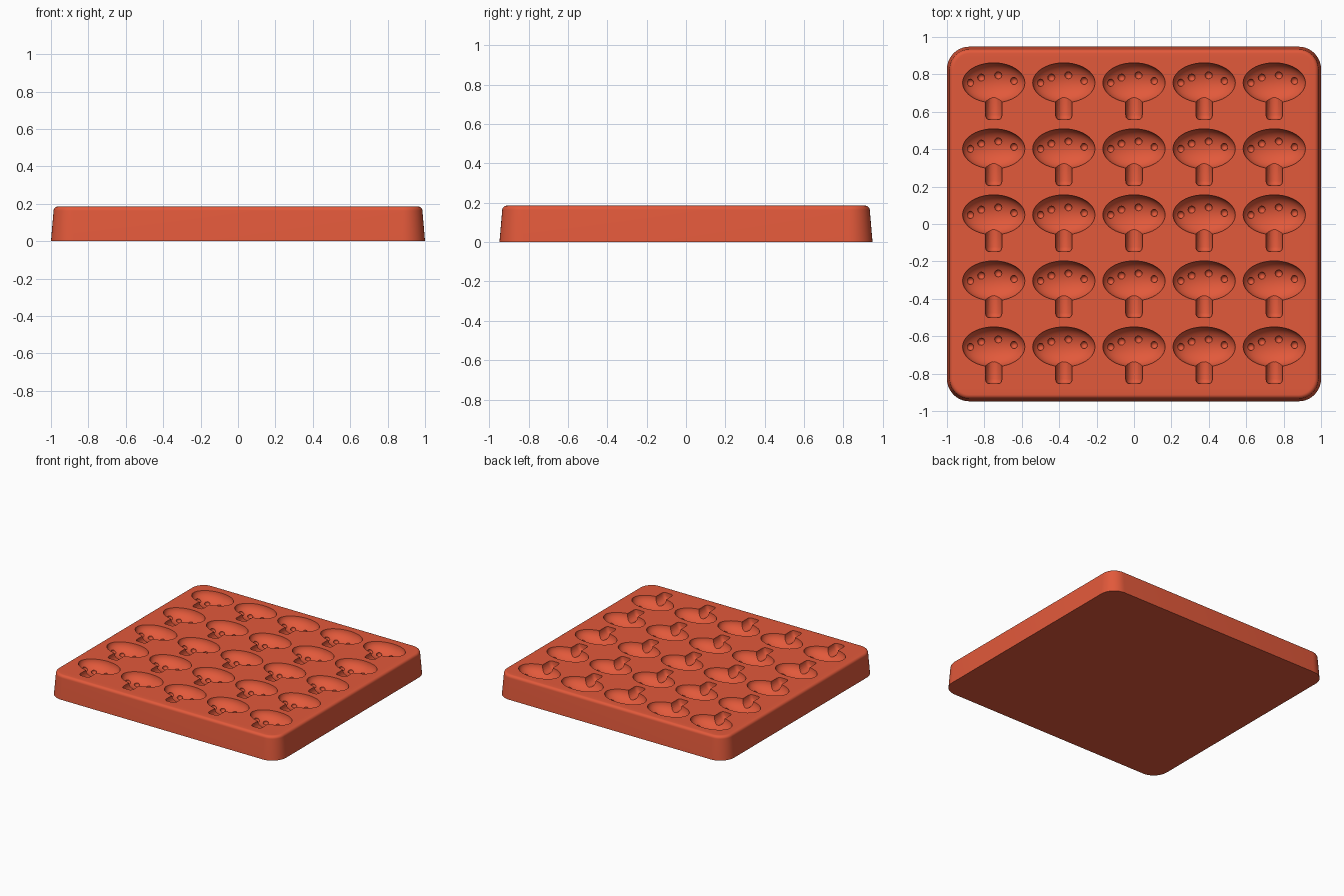
import bpy, bmesh, math
from mathutils import Matrix, Vector

TOP = 0.185
PITCH = Vector((0.375, 0.353, 0))
FIELD = PITCH * 2.5          # half size of the five by five field
FLOOR = 0.035                # underside of the single cell block

cube = bpy.data.objects.get("Cube")
if cube:
    bpy.data.objects.remove(cube, do_unlink=True)

clay = bpy.data.materials.new("terracotta_red")
clay.use_nodes = True
colour = (0.76, 0.1, 0.043, 1)
clay.diffuse_color = colour
bsdf = next(n for n in clay.node_tree.nodes if n.type == 'BSDF_PRINCIPLED')
bsdf.inputs["Base Color"].default_value = colour


def make_object(name, bm):
    mesh = bpy.data.meshes.new(name)
    bm.to_mesh(mesh)
    bm.free()
    mesh.materials.append(clay)
    obj = bpy.data.objects.new(name, mesh)
    bpy.context.collection.objects.link(obj)
    return obj


def loft(bm, loops):
    """Skin a list of point loops of equal length; return the end loops."""
    rings = [[bm.verts.new(p) for p in loop] for loop in loops]
    for a, b in zip(rings, rings[1:]):
        for i in range(len(a)):
            j = (i + 1) % len(a)
            bm.faces.new((a[i], a[j], b[j], b[i]))
    bm.faces.new(rings[0][::-1])
    return rings[-1]


def rounded_rect(hx, hy, r, z, steps=10):
    points = []
    for k, (sx, sy) in enumerate([(1, 1), (-1, 1), (-1, -1), (1, -1)]):
        for s in range(steps + 1):
            a = math.pi / 2 * (k + s / steps)
            points.append((sx * (hx - r) + r * math.cos(a),
                           sy * (hy - r) + r * math.sin(a), z))
    return points


# One block of the field, to be carved with a single mushroom
bm = bmesh.new()
bmesh.ops.create_cube(bm, size=1, matrix=Matrix.Translation((0, 0, (TOP + FLOOR) / 2))
                      @ Matrix.Diagonal((PITCH.x, PITCH.y, TOP - FLOOR, 1)))
cell = make_object("cell_block", bm)

CAP = Vector((0.167, 0.107, 0.085))
SPOTS = [(-0.125, 0.0), (-0.067, 0.028), (0.024, 0.04), (0.108, 0.01)]
STEM = [(-0.02, 1), (-0.172, 1), (-0.185, 0.93), (-0.193, 0.8), (-0.197, 0.6)]
centre = Vector((0, 0.049, TOP + 0.002))

# Mushroom cap hollow
caps = bmesh.new()
bmesh.ops.create_uvsphere(caps, u_segments=40, v_segments=20, radius=1,
                          matrix=Matrix.Translation(centre) @ Matrix.Diagonal((*CAP, 1)))

# Mushroom stem groove
stems = bmesh.new()
end = loft(stems, [[(0.045 * k * math.cos(a), centre.y + dy, TOP + 0.055 * k * math.sin(a))
                    for a in [math.tau * (i + 0.5) / 20 for i in range(20)]]
                   for dy, k in STEM])
stems.faces.new(end)
bmesh.ops.recalc_face_normals(stems, faces=stems.faces)

# Small round spots in the cap
spots = bmesh.new()
for dx, dy in SPOTS:
    depth = CAP.z * math.sqrt(1 - (dx / CAP.x) ** 2 - (dy / CAP.y) ** 2)
    bmesh.ops.create_uvsphere(spots, u_segments=12, v_segments=8, radius=0.02,
                              matrix=Matrix.Translation(centre + Vector((dx, dy, -depth))))

# Carve the block
cutters = [make_object("cap_cutter", caps), make_object("stem_cutter", stems),
           make_object("spot_cutter", spots)]
for cutter in cutters:
    mod = cell.modifiers.new(cutter.name, 'BOOLEAN')
    mod.operation = 'DIFFERENCE'
    mod.solver = 'EXACT'
    mod.object = cutter
depsgraph = bpy.context.evaluated_depsgraph_get()
carved = bpy.data.meshes.new_from_object(cell.evaluated_get(depsgraph))
for helper in cutters + [cell]:
    bpy.data.objects.remove(helper, do_unlink=True)

# Keep only the top surface and the hollow of the block
bm = bmesh.new()
bm.from_mesh(carved)
outer = []
for face in bm.faces:
    c = face.calc_center_median()
    if (abs(c.x) > PITCH.x / 2 - 0.001 or abs(c.y) > PITCH.y / 2 - 0.001
            or c.z < FLOOR + 0.001):
        outer.append(face)
bmesh.ops.delete(bm, geom=outer, context='FACES')
bm.to_mesh(carved)
bm.free()

# Tray shell: flat base, drafted sides, rounded top edge, rim up to the field
bm = bmesh.new()
loops = [rounded_rect(1, 0.948, 0.12, 0)]
fillet = 0.022
for s in range(7):
    a = math.pi / 2 * s / 6
    inset = 0.014 + fillet * (1 - math.cos(a))
    loops.append(rounded_rect(1 - inset, 0.948 - inset, 0.12 - inset,
                              TOP - fillet * (1 - math.sin(a))))
loops.append(rounded_rect(FIELD.x, FIELD.y, 0, TOP))
loft(bm, loops)

# Five rows of five hollows
for col in range(-2, 3):
    for row in range(-2, 3):
        first = len(bm.verts)
        bm.from_mesh(carved)
        bm.verts.ensure_lookup_table()
        bmesh.ops.translate(bm, verts=bm.verts[first:],
                            vec=(PITCH.x * col, PITCH.y * row, 0))
bmesh.ops.remove_doubles(bm, verts=bm.verts, dist=0.00001)
for face in bm.faces:
    face.material_index = 0
tray = make_object("mould_tray", bm)
bpy.data.meshes.remove(carved)

for obj in bpy.context.selected_objects:
    obj.select_set(False)
tray.select_set(True)
bpy.context.view_layer.objects.active = tray
bpy.ops.object.shade_smooth_by_angle(angle=math.radians(30))
